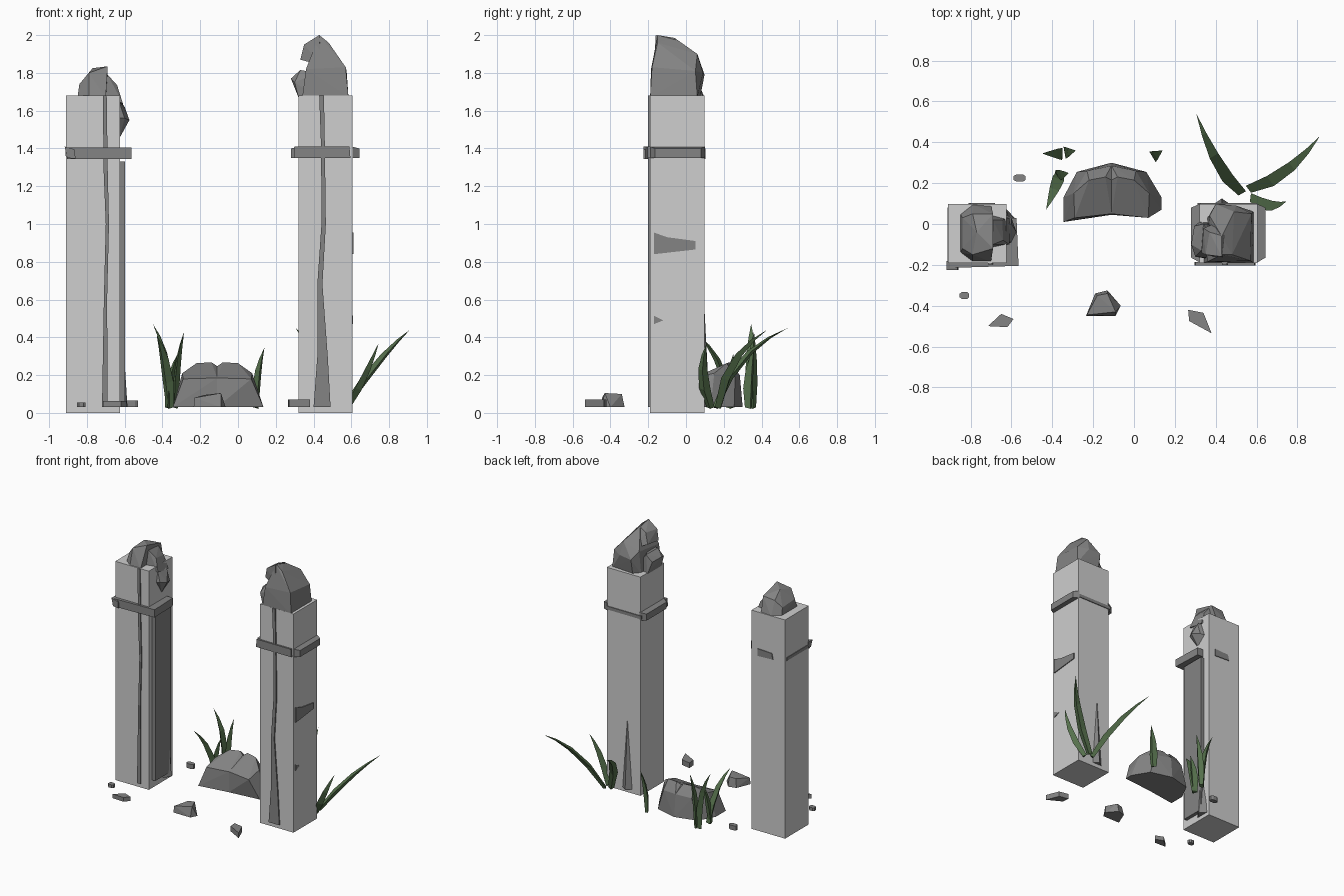
import bpy, bmesh
from mathutils import Vector


def material(name, rgb):
    m = bpy.data.materials.new(name)
    m.diffuse_color = (*rgb, 1)
    return m


PALE = material("pale stone", (0.62, 0.62, 0.62))
ROCK = material("dark rock", (0.23, 0.23, 0.23))
LEAF = material("leaf green", (0.095, 0.17, 0.075))


def finish(name, bm, mat):
    bmesh.ops.recalc_face_normals(bm, faces=bm.faces)
    me = bpy.data.meshes.new(name)
    bm.to_mesh(me)
    bm.free()
    me.materials.append(mat)
    ob = bpy.data.objects.new(name, me)
    bpy.context.collection.objects.link(ob)
    return ob


def hull(name, pts, mat=ROCK):
    """Faceted rock around a few points."""
    bm = bmesh.new()
    vs = [bm.verts.new(p) for p in pts]
    r = bmesh.ops.convex_hull(bm, input=vs)
    junk = {v for v in r["geom_interior"] if isinstance(v, bmesh.types.BMVert)}
    bmesh.ops.delete(bm, geom=list(junk), context='VERTS')
    return finish(name, bm, mat)


def prism(name, poly, axis, a, b, mat=ROCK):
    """Extrude a 2D outline along an axis from a to b."""
    def put(t, u, v):
        return {'x': (t, u, v), 'y': (u, t, v), 'z': (u, v, t)}[axis]
    bm = bmesh.new()
    f0 = [bm.verts.new(put(a, *p)) for p in poly]
    f1 = [bm.verts.new(put(b, *p)) for p in poly]
    bm.faces.new(f0)
    bm.faces.new(f1)
    n = len(poly)
    for i in range(n):
        j = (i + 1) % n
        bm.faces.new((f0[i], f0[j], f1[j], f1[i]))
    return finish(name, bm, mat)


def rect(u0, u1, v0, v1):
    return [(u0, v0), (u1, v0), (u1, v1), (u0, v1)]


def strip(rows):
    """Outline of a wavy strip from (z, left, right) rows."""
    return [(l, z) for z, l, r in rows] + [(r, z) for z, l, r in reversed(rows)]


def blade(name, base, mid, tip, w=0.026):
    """Curved, tapering leaf with a triangular section."""
    a, m, c = Vector(base), Vector(mid), Vector(tip)
    flat = Vector((c.x - a.x, c.y - a.y, 0)).normalized()
    side = Vector((-flat.y, flat.x, 0))
    bm = bmesh.new()
    rings = []
    for t, k in ((0, 0.7), (0.3, 1.0), (0.6, 0.8), (0.82, 0.42)):
        p = a * (1 - t) ** 2 + m * 2 * t * (1 - t) + c * t * t
        rings.append([bm.verts.new(p + side * w * k),
                      bm.verts.new(p - side * w * k),
                      bm.verts.new(p + (flat - Vector((0, 0, 0.4))) * w * k)])
    bm.faces.new(rings[0])
    for r0, r1 in zip(rings, rings[1:]):
        for i in range(3):
            j = (i + 1) % 3
            bm.faces.new((r0[i], r0[j], r1[j], r1[i]))
    end = bm.verts.new(c)
    for i in range(3):
        bm.faces.new((rings[-1][i], rings[-1][(i + 1) % 3], end))
    return finish(name, bm, LEAF)


# Pillars
for side, x in (("left", -0.91), ("right", 0.32)):
    prism(side + "_pillar", rect(x, x + 0.285, -0.19, 0.097), 'z', 0, 1.68, PALE)

# Veins on the front faces
prism("left_vein", strip([(0.03, -0.72, -0.69), (0.6, -0.71, -0.693), (1.0, -0.70, -0.683),
                          (1.3, -0.712, -0.69), (1.68, -0.715, -0.695)]), 'y', -0.198, -0.185)
prism("right_vein", strip([(0.03, 0.40, 0.49), (0.3, 0.42, 0.475), (0.68, 0.42, 0.447),
                           (1.0, 0.442, 0.465), (1.4, 0.44, 0.46), (1.68, 0.43, 0.455)]),
      'y', -0.2, -0.185)

# Spikes at the pillar feet
hull("back_spike", [(0.38, 0.09, 0.03), (0.48, 0.09, 0.03), (0.43, 0.125, 0.03), (0.43, 0.09, 0.70)])
hull("left_spike", [(-0.63, -0.04, 0.03), (-0.63, 0.08, 0.03), (-0.585, 0.03, 0.03), (-0.61, 0.02, 0.42)])

# Panel and clinging rock on the inner face of the left pillar
prism("side_panel", rect(-0.15, 0.04, 0.06, 1.33), 'x', -0.63, -0.598)
hull("clinging_rock", [(-0.63, -0.10, 1.56), (-0.63, -0.03, 1.45), (-0.63, 0.05, 1.52),
                       (-0.63, 0.0, 1.66), (-0.63, -0.08, 1.65), (-0.575, -0.04, 1.55),
                       (-0.60, -0.09, 1.56), (-0.60, 0.0, 1.62), (-0.60, 0.03, 1.53)])

# Bands round the left pillar
prism("left_band_front", [(-0.90, -0.19), (-0.905, -0.215), (-0.57, -0.205), (-0.57, -0.185)],
      'z', 1.345, 1.405)
hull("left_band_end", [(x, y, z) for y in (-0.225, -0.18)
                       for x, z in ((-0.918, 1.41), (-0.905, 1.35), (-0.86, 1.345), (-0.865, 1.395))])
prism("left_band_side", [(-0.63, -0.205), (-0.565, -0.205), (-0.575, 0.03), (-0.63, 0.03)],
      'z', 1.345, 1.405)
prism("left_band_back", [(-0.81, 1.35), (-0.68, 1.345), (-0.68, 1.40), (-0.80, 1.395)], 'y', 0.09, 0.103)
prism("left_band_outer", rect(-0.19, 0.08, 1.36, 1.385), 'x', -0.914, -0.90)

# Bands round the right pillar
prism("right_band_front", [(0.295, 1.35), (0.595, 1.35), (0.59, 1.41), (0.30, 1.41)], 'y', -0.203, -0.185)
prism("right_band_back", rect(0.31, 0.60, 1.36, 1.385), 'y', 0.09, 0.103)
for name, x0, x1 in (("inner", 0.325, 0.28), ("outer", 0.60, 0.643)):
    hull("right_band_" + name, [(x, y, z) for x, y0, y1 in ((x0, -0.19, 0.10), (x1, -0.165, 0.08))
                                for y in (y0, y1) for z in (1.35, 1.41 if x == x0 else 1.40)])

# Chips on the outer face of the right pillar
prism("large_chip", [(-0.17, 0.84), (0.05, 0.865), (0.05, 0.91), (-0.10, 0.93), (-0.17, 0.955)],
      'x', 0.60, 0.612)
prism("small_chip", [(-0.17, 0.47), (-0.12, 0.49), (-0.17, 0.515)], 'x', 0.60, 0.61)

# Rock crowns
hull("left_crown", [(-0.85, -0.14, 1.67), (-0.85, 0.05, 1.67), (-0.79, -0.185, 1.67), (-0.70, -0.185, 1.67),
                    (-0.79, 0.097, 1.67), (-0.70, 0.09, 1.67), (-0.84, -0.12, 1.74), (-0.84, 0.03, 1.73),
                    (-0.79, -0.15, 1.80), (-0.69, -0.12, 1.835), (-0.77, -0.04, 1.825),
                    (-0.79, 0.05, 1.78), (-0.69, 0.05, 1.79)])
hull("left_crown_shoulder", [(-0.72, -0.12, 1.67), (-0.72, 0.05, 1.67), (-0.69, -0.10, 1.79),
                             (-0.69, 0.02, 1.78), (-0.64, -0.08, 1.735), (-0.645, 0.02, 1.72),
                             (-0.61, -0.10, 1.64), (-0.61, 0.03, 1.62)])
hull("right_crown", [(0.34, -0.19, 1.67), (0.585, -0.19, 1.67), (0.585, 0.06, 1.67), (0.40, 0.075, 1.67),
                     (0.36, 0.03, 1.67), (0.36, -0.185, 1.82), (0.57, -0.18, 1.83), (0.575, 0.05, 1.81),
                     (0.40, 0.098, 1.79), (0.50, 0.09, 1.80), (0.37, 0.04, 1.84), (0.49, 0.06, 1.90),
                     (0.48, -0.15, 1.96), (0.43, -0.15, 2.0), (0.43, -0.06, 1.985)])
hull("right_crown_peak", [(0.33, -0.14, 1.87), (0.34, -0.02, 1.88), (0.35, -0.15, 1.95), (0.43, -0.16, 2.0),
                          (0.37, -0.04, 1.955), (0.44, -0.17, 1.84), (0.44, 0.02, 1.84), (0.44, -0.06, 1.985)])
hull("right_crown_lump", [(0.32, -0.16, 1.67), (0.32, 0.01, 1.67), (0.28, -0.10, 1.77), (0.295, -0.01, 1.76),
                          (0.30, -0.16, 1.75), (0.33, -0.13, 1.815), (0.34, 0.0, 1.81), (0.42, -0.17, 1.80),
                          (0.42, 0.0, 1.70), (0.42, -0.18, 1.67)])

# Boulder in the middle: two humps with a notch between
for name, s in (("left", -1), ("right", 1)):
    k = 0.235 if s < 0 else 0.245
    hull("boulder_" + name, [(-0.11 + s * x, y, z) for x, y, z in (
        (0, 0.045, 0.03), (0, 0.30, 0.03), (k, 0.01 if s < 0 else 0.07, 0.03), (k, 0.13, 0.03),
        (0.17, 0.255, 0.03), (0.18, 0.03, 0.18), (0, 0.05, 0.185), (0.185, 0.15, 0.21),
        (0.11, 0.215, 0.263), (0.03, 0.23, 0.268), (0, 0.215, 0.247), (0.12, 0.26, 0.19), (0, 0.285, 0.20))])

# Loose stones
for i, (x, y, rx, ry, top) in enumerate(((-0.83, -0.35, 0.023, 0.018, 0.055),
                                         (-0.56, 0.225, 0.03, 0.018, 0.065))):
    ring = ((1, 0.5), (0.5, 1), (-0.5, 1), (-1, 0.5), (-1, -0.5), (-0.5, -1), (0.5, -1), (1, -0.5))
    prism("pebble_%d" % i, [(x + rx * u, y + ry * v) for u, v in ring], 'z', 0.03, top)
prism("flat_stone", [(-0.715, -0.50), (-0.62, -0.505), (-0.59, -0.465), (-0.65, -0.44)], 'z', 0.03, 0.062)
prism("slab_stone", [(0.265, -0.42), (0.34, -0.435), (0.38, -0.535), (0.27, -0.475)], 'z', 0.03, 0.07)
hull("wedge_stone", [(-0.235, -0.45, 0.03), (-0.09, -0.45, 0.03), (-0.065, -0.40, 0.03), (-0.13, -0.325, 0.03),
                     (-0.19, -0.34, 0.03), (-0.23, -0.445, 0.08), (-0.09, -0.43, 0.105),
                     (-0.13, -0.34, 0.10), (-0.18, -0.35, 0.095)])

# Leaves: base, bend, tip
for i, (a, m, c) in enumerate((
        ((-0.35, 0.34, 0.03), (-0.33, 0.345, 0.30), (-0.45, 0.345, 0.47)),
        ((-0.34, 0.35, 0.03), (-0.35, 0.345, 0.25), (-0.285, 0.36, 0.43)),
        ((-0.36, 0.25, 0.03), (-0.37, 0.22, 0.28), (-0.43, 0.07, 0.41)),
        ((-0.38, 0.23, 0.03), (-0.38, 0.24, 0.20), (-0.32, 0.25, 0.31)),
        ((0.09, 0.33, 0.03), (0.08, 0.32, 0.20), (0.14, 0.36, 0.345)),
        ((0.53, 0.15, 0.03), (0.41, 0.24, 0.33), (0.305, 0.54, 0.45)),
        ((0.56, 0.17, 0.03), (0.74, 0.21, 0.31), (0.91, 0.43, 0.44)),
        ((0.57, 0.13, 0.03), (0.66, 0.06, 0.20), (0.745, 0.11, 0.37)))):
    blade("leaf_%d" % i, a, m, c, 0.03)
